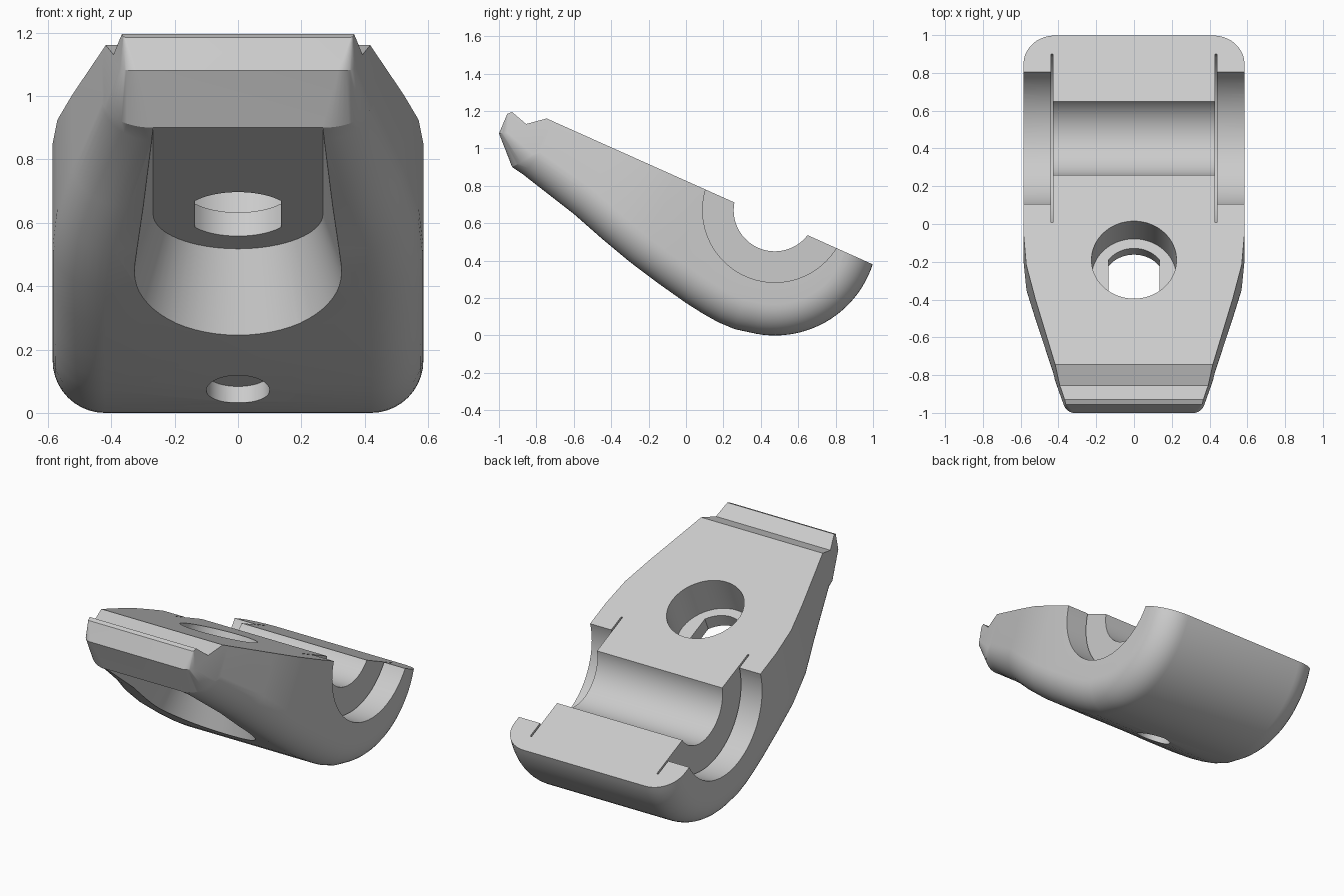
import bpy, bmesh, math
from mathutils import Vector

cube = bpy.data.objects.get("Cube")
if cube:
    bpy.data.objects.remove(cube, do_unlink=True)

# Tilted working frame: x across, u down the sloping top face, w out of it
TILT = math.radians(24.1)
C, S = math.cos(TILT), math.sin(TILT)
OY, OZ = -0.19, 0.912          # bolt axis on the top face
BORE_Y, BORE_Z = 0.475, 0.67   # shaft axis
HALF = 0.585


def to_world(x, u, w):
    return Vector((x, OY + C * u + S * w, OZ - S * u + C * w))


def to_local(y, z):
    return (C * (y - OY) - S * (z - OZ), S * (y - OY) + C * (z - OZ))


def half_width(u):
    """Plan outline: parallel at the back, tapering to the front lip."""
    if u >= 0.15:
        return HALF
    if u >= -0.15:
        return HALF - 0.276 * (0.15 - u) ** 2 / 0.6
    return HALF - 0.0414 - 0.276 * (-0.15 - u)


def make_object(name, bm):
    bmesh.ops.recalc_face_normals(bm, faces=bm.faces)
    mesh = bpy.data.meshes.new(name)
    bm.to_mesh(mesh)
    bm.free()
    ob = bpy.data.objects.new(name, mesh)
    bpy.context.collection.objects.link(ob)
    return ob


def loft(name, a, b):
    """Closed solid between two matching loops of points."""
    bm = bmesh.new()
    va = [bm.verts.new(p) for p in a]
    vb = [bm.verts.new(p) for p in b]
    n = len(va)
    for i in range(n):
        j = (i + 1) % n
        bm.faces.new((va[i], va[j], vb[j], vb[i]))
    bm.faces.new(va[::-1])
    bm.faces.new(vb)
    return make_object(name, bm)


def circle(r, n=64):
    return [(r * math.cos(2 * math.pi * i / n), r * math.sin(2 * math.pi * i / n)) for i in range(n)]


def normal_prism(name, pts, w0, w1, u=0.0):
    """Prism square to the top face."""
    return loft(name, [to_world(x, u + v, w0) for x, v in pts],
                [to_world(x, u + v, w1) for x, v in pts])


def shaft_prism(name, r, x0, x1):
    """Round cutter along the shaft axis."""
    pts = circle(r, 96)
    return loft(name, [(x0, BORE_Y + a, BORE_Z + b) for a, b in pts],
                [(x1, BORE_Y + a, BORE_Z + b) for a, b in pts])


# Underside profile: (u, w, edge radius), front lip to back edge
profile = [(-0.81, 0, 0), (-0.81, -0.063, 0.005), (-0.808, -0.177, 0.045),
           (-0.67, -0.313, 0.13), (-0.60, -0.325, 0.15)]
R = 0.165
for y, z in [(-0.6, 0.65), (-0.45, 0.518), (-0.3, 0.393), (-0.15, 0.28),
             (0, 0.174), (0.09, 0.117), (0.17, 0.072), (0.26, 0.034)]:
    profile.append((*to_local(y, z), R))
A0, A1 = math.radians(-104), math.radians(-17.5)
for i in range(25):
    a = A0 + (A1 - A0) * i / 24
    profile.append((*to_local(0.475 + 0.55 * math.cos(a), 0.55 + 0.55 * math.sin(a)), R))
profile[-1] = (profile[-1][0], 0.0, R)

# Inward normals of the profile
N = len(profile)
inward = []
for i in range(N):
    p, q = profile[max(i - 1, 0)], profile[min(i + 1, N - 1)]
    d = Vector((q[0] - p[0], q[1] - p[1])).normalized()
    inward.append(Vector((-d.y, d.x)))
inward[-1] = Vector((-1, 0))


def ring(t, side):
    """Profile slice at angle t round the lower edge fillet."""
    out = []
    for (u, w, r), nrm in zip(profile, inward):
        off = r * (1 - math.cos(t))
        uu, ww = u + nrm.x * off, min(w + nrm.y * off, 0)
        out.append((side * (half_width(uu) - r * (1 - math.sin(t))), uu, ww))
    return out


# Main body: rounded underside, straight side walls and flat sloping top
STEPS = 10
angles = [math.pi / 2 * i / STEPS for i in range(STEPS + 1)]
rings = [ring(t, -1) for t in reversed(angles)] + [ring(t, 1) for t in angles]
bm = bmesh.new()
grid = [[bm.verts.new(to_world(*p)) for p in r] for r in rings]
for a, b in zip(grid, grid[1:]):
    for i in range(N - 1):
        bm.faces.new((a[i], a[i + 1], b[i + 1], b[i]))
tops = []
for k in (0, -1):
    row = [bm.verts.new(to_world(x, u, 0)) for x, u, w in rings[k][:-1]] + [grid[k][-1]]
    for i in range(N - 2):
        bm.faces.new((grid[k][i], grid[k][i + 1], row[i + 1], row[i]))
    bm.faces.new((grid[k][N - 2], grid[k][N - 1], row[N - 2]))
    tops.append(row)
bm.faces.new(tops[0] + [g[-1] for g in grid[1:-1]] + tops[1][::-1])
bmesh.ops.remove_doubles(bm, verts=bm.verts, dist=1e-5)
bmesh.ops.dissolve_degenerate(bm, dist=1e-5, edges=bm.edges)
body = make_object("clamp_body", bm)

cutters = []

# Notch and raised lip at the front edge
notch = [(-0.57, 0.031), (-0.57, 0.1), (-1, 0.1), (-1, -0.253), (-0.791, -0.044), (-0.696, -0.072)]
cutters.append(loft("lip_notch", [to_world(-1, *p) for p in notch], [to_world(1, *p) for p in notch]))

# Shaft bore, wider end recesses and thin relief grooves
cutters.append(shaft_prism("shaft_bore", 0.22, -0.8, 0.8))
for s in (-1, 1):
    cutters.append(shaft_prism("end_recess", 0.386, s * 0.439, s * 0.8))
    cutters.append(shaft_prism("relief_groove", 0.492, s * 0.43, s * 0.44))

# Bolt counterbore and flat-sided bolt hole
cutters.append(normal_prism("bolt_counterbore", circle(0.225), -0.23, 0.2))
flat = 0.135
arc = math.acos(flat / 0.17)
slot = []
for start in (arc, math.pi + arc):
    for i in range(17):
        a = start + (math.pi - 2 * arc) * i / 16
        slot.append((0.17 * math.cos(a), 0.17 * math.sin(a)))
cutters.append(normal_prism("bolt_hole", slot, -0.6, 0.1))


# Tapered U-shaped pocket under the bolt hole, open to the front
def pocket(r):
    pts = [(r * math.cos(math.pi * i / 32), r * math.sin(math.pi * i / 32)) for i in range(33)]
    return pts + [(-r, -1.3), (r, -1.3)]


cutters.append(loft("bolt_pocket", [to_world(x, v, -0.312) for x, v in pocket(0.268)],
                    [to_world(x, v, -0.85) for x, v in pocket(0.445)]))

# Small blind hole underneath
cutters.append(normal_prism("blind_hole", circle(0.1, 48), -0.8, -0.56, 0.677))

# Apply the cuts
bpy.context.view_layer.objects.active = body
for c in cutters:
    c.hide_render = True
    mod = body.modifiers.new(c.name, 'BOOLEAN')
    mod.operation = 'DIFFERENCE'
    mod.solver = 'EXACT'
    mod.object = c
    bpy.ops.object.modifier_apply(modifier=mod.name)
    bpy.data.objects.remove(c, do_unlink=True)

# Plain grey finish
mat = bpy.data.materials.new("light_grey")
mat.use_nodes = True
grey = (0.6, 0.6, 0.6, 1)
mat.diffuse_color = grey
mat.node_tree.nodes["Principled BSDF"].inputs["Base Color"].default_value = grey
body.data.materials.clear()
body.data.materials.append(mat)

bpy.ops.object.select_all(action='DESELECT')
body.select_set(True)
bpy.ops.object.shade_smooth_by_angle(angle=math.radians(25))
